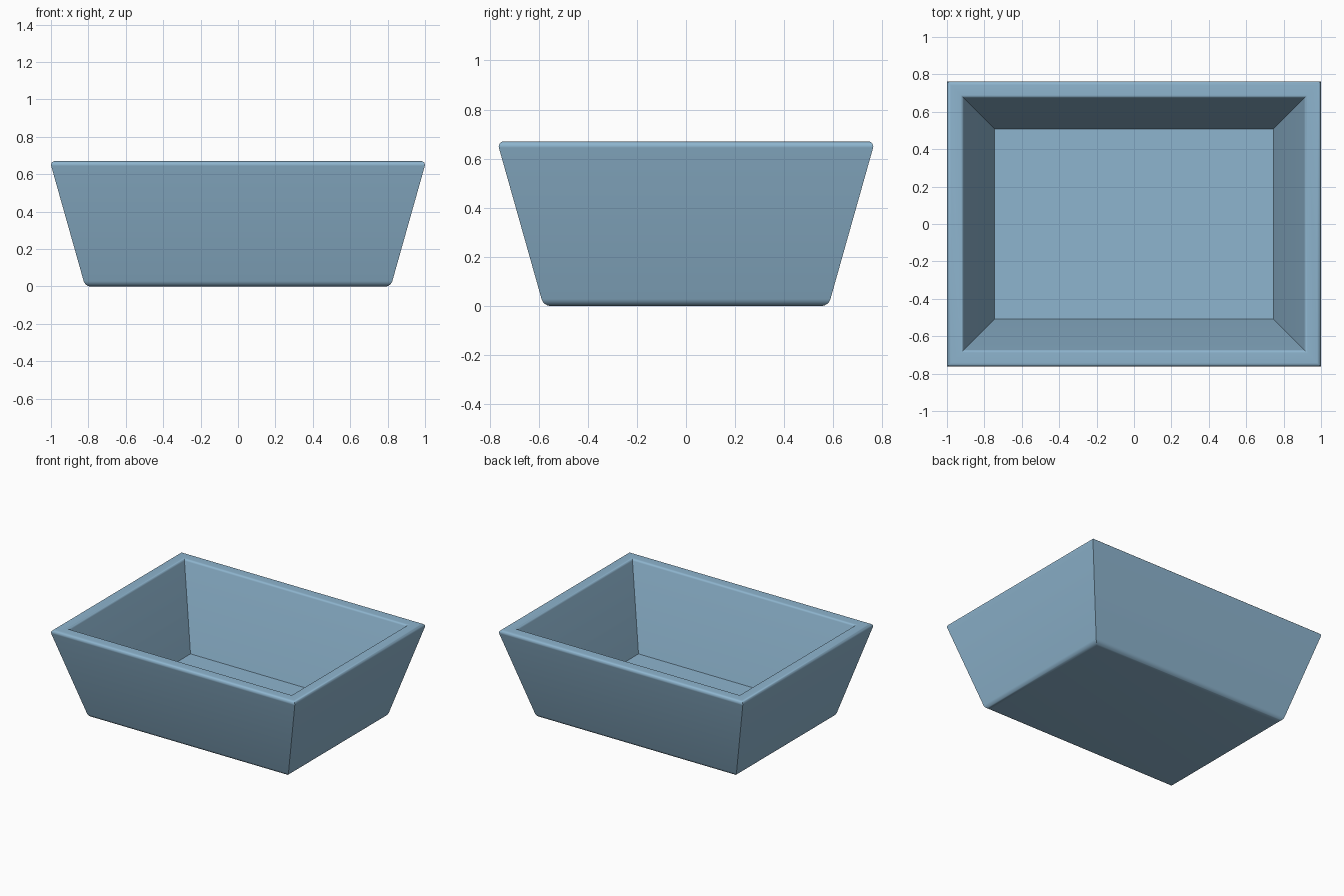
import bpy, bmesh, math
from mathutils import Vector

if "Cube" in bpy.data.objects:
    bpy.data.objects.remove(bpy.data.objects["Cube"])

INSET = 0.237   # how much narrower the tray is in y than in x (half sizes)


def fillet(prev, corner, nxt, radius, steps=6):
    """Points of an arc rounding the corner of a profile."""
    if radius == 0:
        return [corner]
    a, b = (prev - corner).normalized(), (nxt - corner).normalized()
    half = math.acos(a.dot(b)) / 2
    t = radius / math.tan(half)
    centre = corner + (a + b).normalized() * (radius / math.sin(half))
    start, end = corner + a * t - centre, corner + b * t - centre
    return [centre + start.lerp(end, i / steps).normalized() * radius
            for i in range(steps + 1)]


# Wall section (half width, height, edge radius) from base to inner floor
section = [(0.817, 0.0, 0.04), (1.006, 0.67, 0.02),
           (0.914, 0.67, 0.018), (0.745, 0.075, 0.0)]
pts = [Vector((0, 0, 0))] + [Vector((x, 0, z)) for x, z, r in section] + [Vector((0, 0, 0.075))]
profile = []
for i, s in enumerate(section, 1):
    profile += fillet(pts[i - 1], pts[i], pts[i + 1], s[2])

# Sweep the section around the rectangle with mitred corners
bm = bmesh.new()
rings = [[bm.verts.new((sx * p.x, sy * (p.x - INSET), p.z))
          for sx, sy in ((-1, -1), (1, -1), (1, 1), (-1, 1))] for p in profile]
for lower, upper in zip(rings, rings[1:]):
    for i in range(4):
        j = (i + 1) % 4
        bm.faces.new((lower[i], lower[j], upper[j], upper[i]))
bm.faces.new(rings[0][::-1])   # underside
bm.faces.new(rings[-1])        # inner floor
bmesh.ops.recalc_face_normals(bm, faces=bm.faces)

mesh = bpy.data.meshes.new("tray")
bm.to_mesh(mesh)
bm.free()
tray = bpy.data.objects.new("tray", mesh)
bpy.context.collection.objects.link(tray)

# Smooth rounded edges, sharp corners
bpy.context.view_layer.objects.active = tray
tray.select_set(True)
bpy.ops.object.shade_smooth_by_angle(angle=math.radians(30))

# Pale blue finish
mat = bpy.data.materials.new("pale_blue")
mat.diffuse_color = (0.27, 0.46, 0.62, 1)
mat.use_nodes = True
mat.node_tree.nodes["Principled BSDF"].inputs["Base Color"].default_value = mat.diffuse_color
mesh.materials.append(mat)
